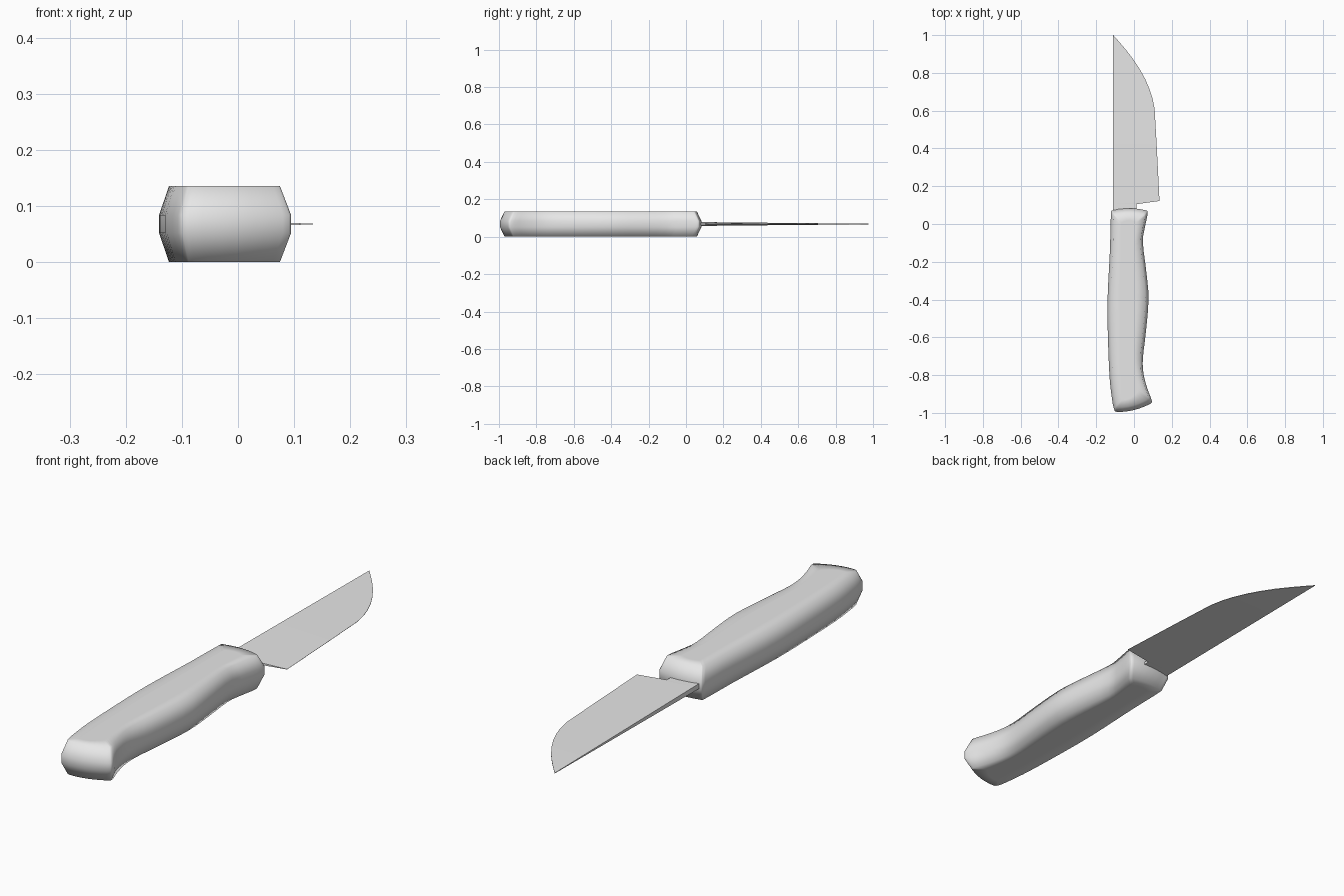
import bpy
import bmesh
from mathutils import Vector

cube = bpy.data.objects.get("Cube")
if cube:
    bpy.data.objects.remove(cube, do_unlink=True)

grey = bpy.data.materials.new("light_grey")
grey.use_nodes = True
grey.diffuse_color = (0.8, 0.8, 0.8, 1)
grey.node_tree.nodes["Principled BSDF"].inputs["Base Color"].default_value = (0.8, 0.8, 0.8, 1)


def loft(name, rings, smooth):
    """Bridge a list of closed rings and cap both ends."""
    bm = bmesh.new()
    loops = [[bm.verts.new(p) for p in ring] for ring in rings]
    for a, b in zip(loops, loops[1:]):
        for i in range(len(a)):
            j = (i + 1) % len(a)
            bm.faces.new((a[i], a[j], b[j], b[i]))
    bm.faces.new(loops[0][::-1])
    bm.faces.new(loops[-1])
    bmesh.ops.recalc_face_normals(bm, faces=bm.faces)
    mesh = bpy.data.meshes.new(name)
    bm.to_mesh(mesh)
    bm.free()
    mesh.materials.append(grey)
    for face in mesh.polygons:
        face.use_smooth = smooth
    obj = bpy.data.objects.new(name, mesh)
    bpy.context.collection.objects.link(obj)
    return obj


def smooth_outline(points, steps):
    """Closed Catmull-Rom curve through the points."""
    pts = [Vector(p) for p in points]
    n = len(pts)
    out = []
    for i in range(n):
        a, b, c, d = (pts[(i + k) % n] for k in (-1, 0, 1, 2))
        for s in range(steps):
            t = s / steps
            out.append(0.5 * (2 * b + (c - a) * t + (2 * a - 5 * b + 4 * c - d) * t ** 2
                              + (3 * b - a - 3 * c + d) * t ** 3))
    return out


# Handle: contoured grip outline, stacked in rings that narrow to the flat top and bottom
outline = smooth_outline([
    (-0.122, 0.05), (-0.127, -0.13), (-0.14, -0.4), (-0.138, -0.6), (-0.13, -0.8),
    (-0.12, -0.9), (-0.107, -0.975), (-0.087, -0.995), (0, -0.985), (0.08, -0.955),
    (0.094, -0.935), (0.07, -0.87), (0.05, -0.79), (0.047, -0.71), (0.062, -0.58),
    (0.077, -0.4), (0.066, -0.26), (0.047, -0.1), (0.055, -0.03), (0.072, 0.055),
    (0.06, 0.073), (-0.02, 0.083), (-0.108, 0.073)], 3)
MID = Vector((-0.03, -0.455))


def handle_ring(sx, sy, z):
    return [(MID.x + (p.x - MID.x) * sx, MID.y + (p.y - MID.y) * sy, z) for p in outline]


half = [(0.4, 0.88, 0), (0.84, 0.953, 0), (1, 1, 0.052)]
HEIGHT = 0.136
levels = half + [(sx, sy, HEIGHT - z) for sx, sy, z in reversed(half)]
loft("handle", [handle_ring(*level) for level in levels], True)

# Blade: wedge tapering from the spine to the cutting edge and towards the tip
SPINE, WIDTH, CENTRE = -0.11, 0.245, 0.068


def thickness(x, y):
    return max(0.0004, 0.011 * (1 - 0.9 * y) * (1 - (x - SPINE) / WIDTH))


# Stations: spine y, edge x, edge y
stations = [(0, 0.013, 0), (0.105, 0.013, 0.105), (0.106, 0.135, 0.122),
            (0.42, 0.12, 0.42), (0.61, 0.109, 0.61), (0.665, 0.098, 0.665),
            (0.715, 0.082, 0.715), (0.77, 0.058, 0.77), (0.82, 0.03, 0.82),
            (0.875, -0.006, 0.875), (0.925, -0.045, 0.925), (0.965, -0.079, 0.965),
            (1, -0.109, 0.999)]
rings = []
for ys, xe, ye in stations:
    hs, he = thickness(SPINE, ys), thickness(xe, ye)
    rings.append([(SPINE, ys, CENTRE + hs), (xe, ye, CENTRE + he),
                  (xe, ye, CENTRE - he), (SPINE, ys, CENTRE - hs)])
loft("blade", rings, False)
